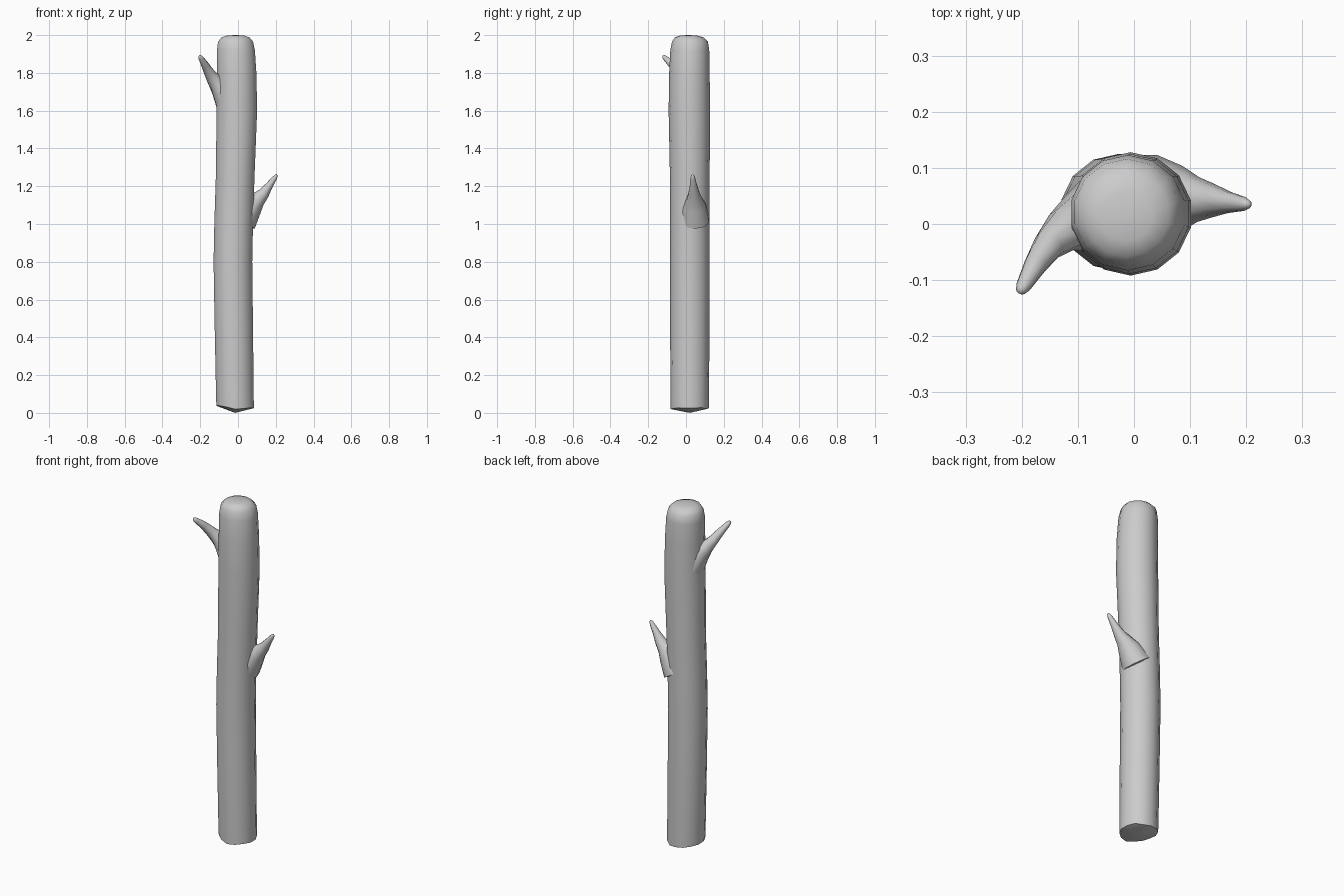
import bpy, math
from mathutils import Vector


def smooth_tube(name, rings, sides, start, end, upright=False, rim=None):
    """Skin circular rings (x, y, z, radius) and close both ends on a point."""
    pts = [Vector(r[:3]) for r in rings]
    verts, faces = [], []
    for i, p in enumerate(pts):
        t = pts[min(i + 1, len(pts) - 1)] - pts[max(i - 1, 0)]
        if upright:
            u, v = Vector((1, 0, 0)), Vector((0, 1, 0))
        else:
            u = Vector((0, 0, 1)).cross(t).normalized()
            v = t.normalized().cross(u)
        for k in range(sides):
            a = 2 * math.pi * (k + 0.5) / sides
            q = p + rings[i][3] * (math.cos(a) * u + math.sin(a) * v)
            if rim and i < 2:
                q.z += rim[k % len(rim)] * (1 - i)
            verts.append(q)
    for i in range(len(rings) - 1):
        for k in range(sides):
            a, b = i * sides + k, i * sides + (k + 1) % sides
            faces.append((a, b, b + sides, a + sides))
    n = len(verts)
    verts += [Vector(start), Vector(end)]
    last = n - sides
    for k in range(sides):
        j = (k + 1) % sides
        faces.append((j, k, n))
        faces.append((last + k, last + j, n + 1))
    mesh = bpy.data.meshes.new(name)
    mesh.from_pydata(verts, [], faces)
    obj = bpy.data.objects.new(name, mesh)
    bpy.context.collection.objects.link(obj)
    bpy.context.view_layer.objects.active = obj
    obj.select_set(True)
    bpy.ops.object.shade_smooth_by_angle(angle=math.radians(50))
    obj.select_set(False)
    return obj


# gently swaying trunk with a ragged broken foot and a rounded top
smooth_tube("trunk", [
    (-0.015, 0.02, 0.025, 0.101), (-0.016, 0.02, 0.06, 0.102),
    (-0.022, 0.02, 0.45, 0.104), (-0.027, 0.02, 0.80, 0.105),
    (-0.023, 0.02, 1.00, 0.105), (-0.015, 0.02, 1.25, 0.105),
    (-0.006, 0.018, 1.60, 0.110), (-0.007, 0.018, 1.80, 0.107),
    (-0.011, 0.020, 1.92, 0.103), (-0.013, 0.021, 1.965, 0.095),
    (-0.013, 0.017, 1.988, 0.076), (-0.012, 0.014, 1.998, 0.045)],
    14, (-0.015, 0.02, 0.0), (-0.012, 0.01, 2.0), upright=True,
    rim=[0.0, 0.003, -0.004, 0.0, 0.004, 0.010, 0.012, 0.016, 0.012,
         0.006, -0.005, -0.002, 0.002, 0.0])

# lower twig on the right
smooth_tube("right_twig", [
    (0.02, 0.045, 1.02, 0.082), (0.070, 0.045, 1.095, 0.062),
    (0.105, 0.044, 1.130, 0.042), (0.135, 0.042, 1.160, 0.031),
    (0.165, 0.039, 1.203, 0.020), (0.194, 0.036, 1.243, 0.013),
    (0.203, 0.035, 1.257, 0.008)],
    10, (0.01, 0.045, 1.0), (0.206, 0.035, 1.264))

# upper twig on the left, curving to the front
smooth_tube("left_twig", [
    (-0.05, 0.02, 1.65, 0.075), (-0.090, 0.005, 1.718, 0.056),
    (-0.122, -0.010, 1.757, 0.040), (-0.152, -0.038, 1.800, 0.028),
    (-0.175, -0.072, 1.842, 0.021), (-0.196, -0.109, 1.878, 0.014),
    (-0.202, -0.119, 1.888, 0.009)],
    10, (-0.04, 0.025, 1.63), (-0.205, -0.124, 1.892))
